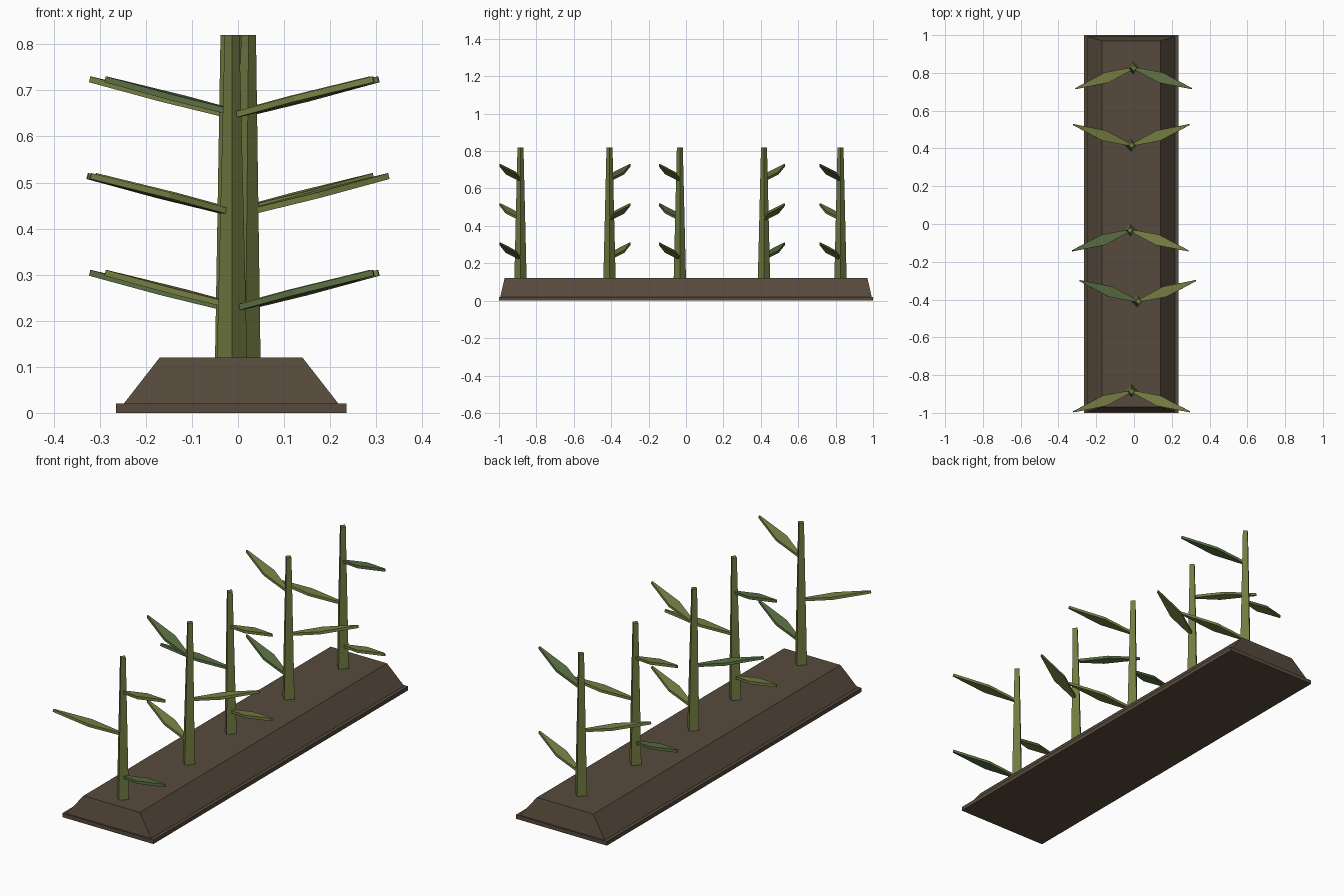
import bpy
from math import atan2, pi, sin, cos
from mathutils import Vector

if "Cube" in bpy.data.objects:
    bpy.data.objects.remove(bpy.data.objects["Cube"])


def material(name, rgb):
    m = bpy.data.materials.new(name)
    m.diffuse_color = (*rgb, 1)
    m.use_nodes = True
    m.node_tree.nodes["Principled BSDF"].inputs["Base Color"].default_value = m.diffuse_color
    return m


SOIL = material("soil_brown", (0.095, 0.068, 0.045))
STEM = material("stem_green", (0.165, 0.195, 0.052))
OLIVE = material("leaf_olive", (0.185, 0.210, 0.056))
DARK = material("leaf_dark_green", (0.105, 0.160, 0.058))


def loft(name, lower, upper, mat):
    """Closed solid between two rings of equal point count (counter-clockwise)."""
    n = len(lower)
    faces = [list(range(n))[::-1], list(range(n, 2 * n))]
    faces += [(i, (i + 1) % n, n + (i + 1) % n, n + i) for i in range(n)]
    me = bpy.data.meshes.new(name)
    me.from_pydata([tuple(p) for p in lower + upper], [], faces)
    me.materials.append(mat)
    ob = bpy.data.objects.new(name, me)
    bpy.context.collection.objects.link(ob)
    return ob


def rect(cx, hx, hy, z):
    return [Vector((cx + a * hx, b * hy, z)) for a, b in ((-1, -1), (1, -1), (1, 1), (-1, 1))]


def diamond(x, y, r, z):
    return [Vector((x + r * cos(k * pi / 2), y + r * sin(k * pi / 2), z)) for k in range(4)]


# soil bed: thin base plate and sloped mound
CX = -0.015
loft("bed_base", rect(CX, 0.25, 1.0, 0), rect(CX, 0.25, 1.0, 0.02), SOIL)
loft("soil_mound", rect(CX, 0.233, 0.993, 0.02), rect(CX, 0.155, 0.97, 0.12), SOIL)


def leaf(name, root, direction, mat):
    """Pointed flat blade rising outward from the stalk."""
    along = Vector(direction)
    side = Vector((-along.y, along.x, 0)).normalized()
    up = along.cross(side).normalized() * 0.0065
    outline = [(0.04, -0.007), (0.47, -0.029), (1, -0.003),
               (1, 0.003), (0.47, 0.029), (0.04, 0.007)]
    ring = [root + along * t + side * w for t, w in outline]
    loft(name, [p - up for p in ring], [p + up for p in ring], mat)


# plants: (y, x at foot, x at top); each one is turned half round from the last
plants = [(-0.885, -0.013, -0.013), (-0.409, 0.016, 0.023), (-0.033, -0.017, -0.022),
          (0.417, -0.014, -0.014), (0.826, -0.002, -0.002)]
for i, (y, x0, x1) in enumerate(plants):
    loft(f"stalk_{i + 1}", diamond(x0, y, 0.033, 0.11), diamond(x1, y, 0.016, 0.82), STEM)
    for k, z in enumerate((0.225, 0.435, 0.645)):
        sx = 1 if (i + k) % 2 == 0 else -1      # leaves alternate sides
        sy = -1 if i % 2 == 0 else 1            # swept forward or back
        root = Vector(((x0 + x1) / 2, y, z))
        leaf(f"leaf_{i + 1}_{k + 1}", root, (0.307 * sx, 0.109 * sy, 0.079),
             DARK if (i + k) % 3 == 0 else OLIVE)
